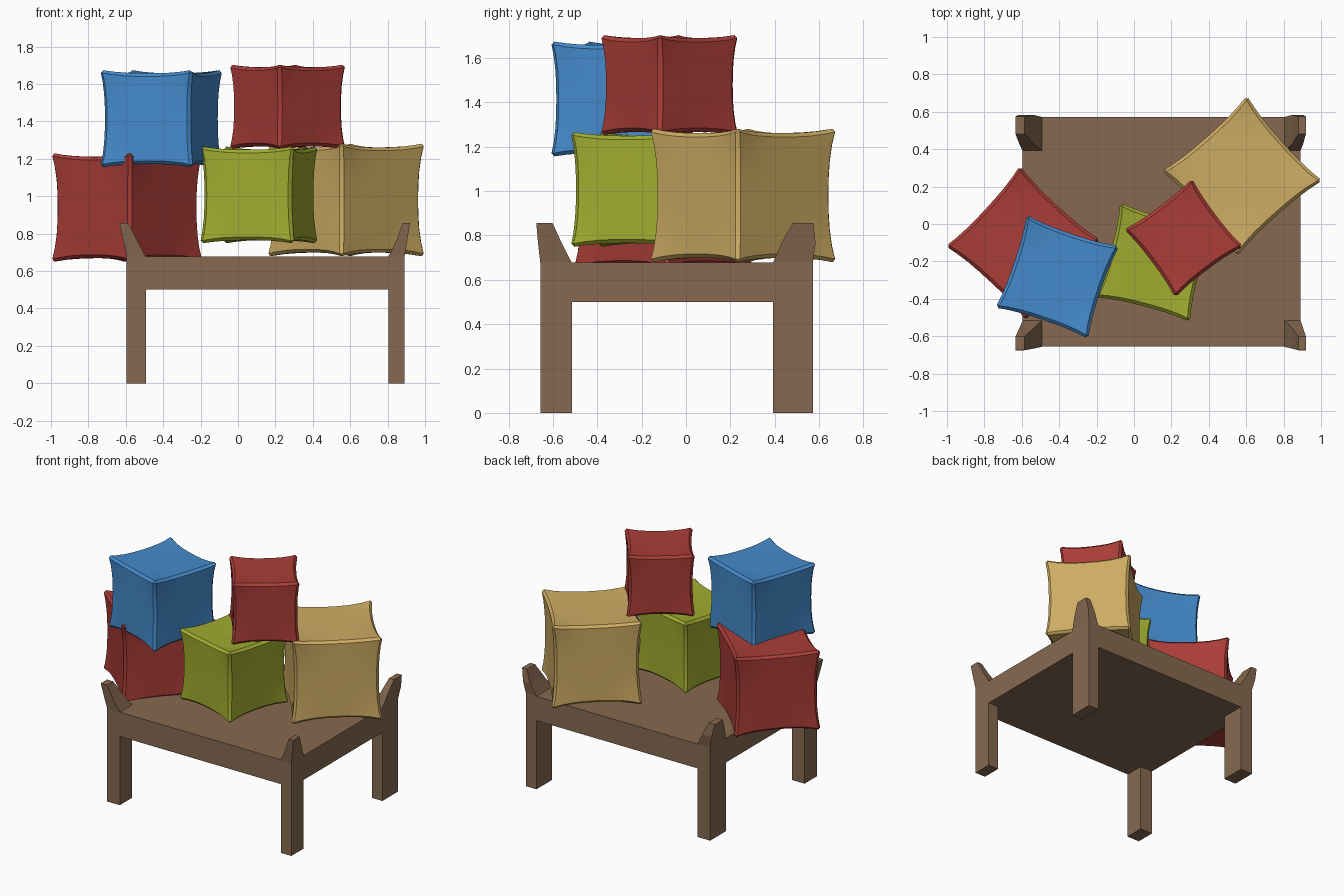
import bpy, bmesh, math
from mathutils import Matrix

if "Cube" in bpy.data.objects:
    bpy.data.objects.remove(bpy.data.objects["Cube"], do_unlink=True)


def material(name, rgb):
    linear = [((c / 255 + 0.055) / 1.055) ** 2.4 for c in rgb] + [1]
    mat = bpy.data.materials.new(name)
    mat.use_nodes = True
    mat.diffuse_color = linear
    mat.node_tree.nodes["Principled BSDF"].inputs["Base Color"].default_value = linear
    return mat


wood = material("brown wood", (134, 105, 80))
red = material("red fabric", (170, 61, 55))
blue = material("blue fabric", (68, 138, 203))
green = material("green fabric", (160, 172, 48))
yellow = material("tan yellow fabric", (206, 172, 99))


def add_object(name, bm, mat):
    bmesh.ops.recalc_face_normals(bm, faces=bm.faces)
    mesh = bpy.data.meshes.new(name)
    bm.to_mesh(mesh)
    bm.free()
    mesh.materials.append(mat)
    obj = bpy.data.objects.new(name, mesh)
    bpy.context.collection.objects.link(obj)
    return obj


def loft(name, rings, mat):
    """Stack of rectangles, each (x0, x1, y0, y1, z), joined and capped."""
    bm = bmesh.new()
    loops = [[bm.verts.new(p) for p in ((x0, y0, z), (x1, y0, z), (x1, y1, z), (x0, y1, z))]
             for x0, x1, y0, y1, z in rings]
    for a, b in zip(loops, loops[1:]):
        for i in range(4):
            j = (i + 1) % 4
            bm.faces.new((a[i], a[j], b[j], b[i]))
    bm.faces.new(loops[0])
    bm.faces.new(loops[-1])
    return add_object(name, bm, mat)


# Platform
loft("platform", [(-0.595, 0.89, -0.655, 0.572, z) for z in (0.5, 0.677)], wood)

# Legs with posts that flare outwards above the platform: (outer, inner) at leg, knee and tip
SIDES_X = {"right": ((-0.595, -0.493), (-0.614, -0.540), (-0.634, -0.585)),
           "left": ((0.89, 0.805), (0.905, 0.848), (0.919, 0.880))}
SIDES_Y = {"front": ((-0.657, -0.515), (-0.667, -0.560), (-0.675, -0.602)),
           "back": ((0.572, 0.392), (0.584, 0.430), (0.574, 0.482))}
HEIGHTS = (0.677, 0.765, 0.857)
for sx, xs in SIDES_X.items():
    for sy, ys in SIDES_Y.items():
        rings = [(*xs[0], *ys[0], 0.0)]
        rings += [(*x, *y, z) for x, y, z in zip(xs, ys, HEIGHTS)]
        loft(f"{sy}_{sx}_leg", rings, wood)


# Cube cushions: pinched sides, pointed corners and a chamfered seam
def cushion(name, center, size, yaw, mat, pinch=0.085, power=2.6):
    half = size / 2 + 0.006
    bm = bmesh.new()
    bmesh.ops.create_cube(bm, size=2)
    bmesh.ops.subdivide_edges(bm, edges=bm.edges[:], cuts=7, use_grid_fill=True)
    for v in bm.verts:
        p = v.co.copy()
        for i in range(3):
            a, b = abs(p[(i + 1) % 3]), abs(p[(i + 2) % 3])
            v.co[i] = half * p[i] * (1 - pinch * (1 - (a * b) ** power))
    obj = add_object(name, bm, mat)
    obj.matrix_world = Matrix.Translation(center) @ Matrix.Rotation(math.radians(yaw), 4, "Z")
    bevel = obj.modifiers.new("seam", "BEVEL")
    bevel.width = 0.017
    bevel.segments = 1
    bevel.limit_method = "ANGLE"
    bevel.angle_limit = math.radians(50)
    bpy.ops.object.select_all(action="DESELECT")
    obj.select_set(True)
    bpy.context.view_layer.objects.active = obj
    bpy.ops.object.modifier_apply(modifier="seam")
    bpy.ops.object.shade_smooth_by_angle(angle=math.radians(25))


cushion("lower_red_cushion", (-0.593, -0.102, 0.94), 0.58, 47.3, red)
cushion("green_cushion", (0.112, -0.205, 1.007), 0.517, -14.7, green)
cushion("yellow_cushion", (0.578, 0.257, 0.98), 0.602, 41.6, yellow)
cushion("blue_cushion", (-0.41, -0.283, 1.415), 0.518, -18.6, blue)
cushion("upper_red_cushion", (0.265, -0.075, 1.478), 0.45, 36.9, red)
